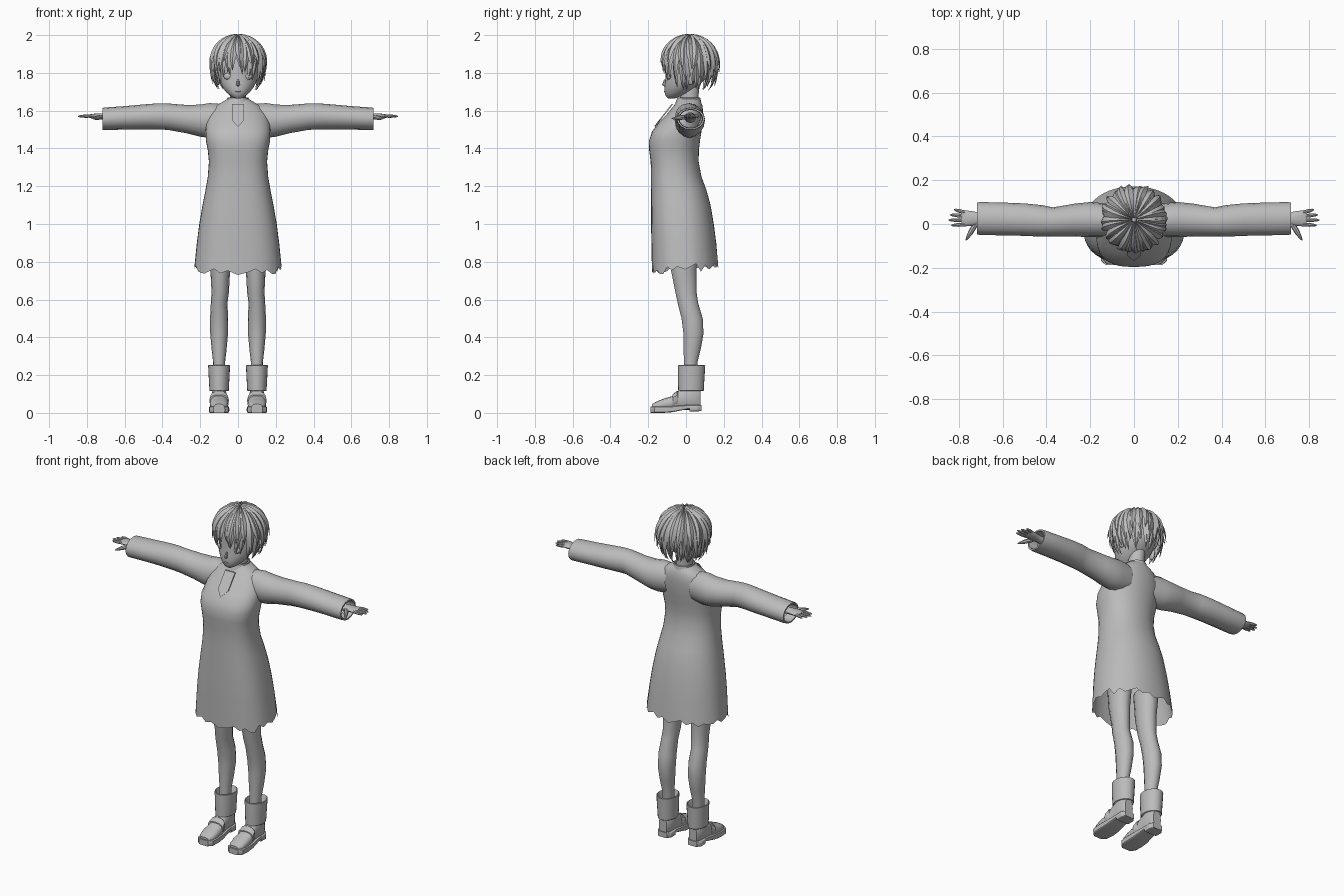
import bpy, bmesh, math, random
from mathutils import Vector

if "Cube" in bpy.data.objects:
    bpy.data.objects.remove(bpy.data.objects["Cube"])

random.seed(4)
grey = bpy.data.materials.new("light grey")
grey.diffuse_color = (0.5, 0.5, 0.5, 1)
grey.use_nodes = True
grey.node_tree.nodes["Principled BSDF"].inputs["Base Color"].default_value = grey.diffuse_color


def oval(n, e=2.0):
    """Unit superellipse as (c, s) pairs."""
    pts = []
    for i in range(n):
        a = 2 * math.pi * i / n
        c, s = math.cos(a), math.sin(a)
        pts.append((math.copysign(abs(c) ** (2 / e), c), math.copysign(abs(s) ** (2 / e), s)))
    return pts


def add_loft(bm, rings, cap0=True, cap1=True):
    vs = [[bm.verts.new(p) for p in r] for r in rings]
    n = len(rings[0])
    for a, b in zip(vs, vs[1:]):
        for i in range(n):
            bm.faces.new((a[i], a[(i + 1) % n], b[(i + 1) % n], b[i]))
    if cap0:
        bm.faces.new(vs[0][::-1])
    if cap1:
        bm.faces.new(vs[-1])


def finish(bm, name, mirror=False, angle=35):
    bmesh.ops.recalc_face_normals(bm, faces=bm.faces)
    me = bpy.data.meshes.new(name)
    bm.to_mesh(me)
    bm.free()
    me.materials.append(grey)
    ob = bpy.data.objects.new(name, me)
    bpy.context.collection.objects.link(ob)
    if mirror:
        ob.modifiers.new("mirror", 'MIRROR').use_mirror_merge = False
    bpy.ops.object.select_all(action='DESELECT')
    ob.select_set(True)
    bpy.context.view_layer.objects.active = ob
    bpy.ops.object.shade_smooth_by_angle(angle=math.radians(angle))
    return ob


def loft(name, rings, mirror=False, cap0=True, cap1=True, angle=35):
    bm = bmesh.new()
    add_loft(bm, rings, cap0, cap1)
    return finish(bm, name, mirror, angle)


def ring_z(z, hw, y0, y1, cx=0, n=24, e=2.0):
    return [Vector((cx + hw * c, (y0 + y1) / 2 + (y1 - y0) / 2 * s, z)) for c, s in oval(n, e)]


def ring_x(x, y, z, ry, rz, n=16):
    return [Vector((x, y + ry * c, z + rz * s)) for c, s in oval(n)]


def ring_y(y, hw, z0, z1, cx=0.1, n=16, e=2.5):
    return [Vector((cx + hw * c, y, (z0 + z1) / 2 + (z1 - z0) / 2 * s)) for c, s in oval(n, e)]


def add_tube(bm, p, q, r0, r1, n=8):
    p, q = Vector(p), Vector(q)
    d = (q - p).normalized()
    u = d.cross(Vector((0, 0, 1))).normalized()
    w = u.cross(d)
    prof = [(0, r0), (0.5, r0 * 1.02), (0.85, r1), (1, r1 * 0.3)]
    add_loft(bm, [[p.lerp(q, t) + (u * c + w * s) * r for c, s in oval(n)] for t, r in prof])


# Dress with a ragged open hem
dress = [(0.775, .232, -.18, .172), (0.9, .218, -.183, .16), (1.0, .205, -.185, .147),
         (1.1, .188, -.185, .13), (1.18, .172, -.185, .108), (1.25, .16, -.185, .082),
         (1.33, .154, -.187, .067), (1.39, .16, -.195, .068), (1.44, .17, -.196, .074),
         (1.49, .172, -.18, .082), (1.54, .168, -.142, .088), (1.585, .155, -.098, .09),
         (1.625, .12, -.066, .088), (1.645, .085, -.05, .08), (1.665, .052, -.04, .07)]
rings = []
for z, hw, y0, y1 in dress:
    mid, h = (y0 + y1) / 2, (y1 - y0) / 2
    e = 2.6 if z < 1.5 else 2.1
    back, front = oval(40, 2.1), oval(40, e)
    rings.append([Vector((hw * c, mid + h * s, z)) for c, s in back[:20] + front[20:]])
for i, v in enumerate(rings[0]):
    v.z += -.03 * max(0, -v.y / .18) + .015 * ((i * 7) % 5 - 2) / 2
    if i in (3, 17, 24, 36):
        v.z -= .02
loft("dress", rings, cap0=False, cap1=False)

# Sleeves with turned-in cuffs
arm = [(.08, .015, 1.55, .07, .085), (.15, .018, 1.548, .078, .092), (.2, .02, 1.547, .08, .085),
       (.27, .018, 1.555, .075, .075), (.37, .01, 1.568, .066, .07), (.42, .014, 1.57, .072, .069),
       (.5, .02, 1.567, .074, .066), (.6, .023, 1.562, .075, .062), (.7, .025, 1.557, .075, .06),
       (.717, .025, 1.557, .073, .058), (.717, .025, 1.557, .064, .05), (.66, .025, 1.557, .06, .047)]
loft("sleeve", [ring_x(*a) for a in arm], mirror=True, cap0=False, cap1=False)

# Hands
bm = bmesh.new()
add_loft(bm, [ring_x(*a) for a in [(.6, .022, 1.563, .03, .028), (.7, .024, 1.568, .025, .018),
                                  (.735, .025, 1.57, .033, .015), (.775, .026, 1.571, .037, .012),
                                  (.787, .026, 1.571, .033, .008)]])
for y0, y1, x1 in [(.053, .066, .822), (.036, .042, .84), (.017, .018, .848), (-.002, -.006, .835)]:
    add_tube(bm, (.772, y0, 1.572), (x1, y1, 1.57), .0085, .006)
add_tube(bm, (.72, .005, 1.567), (.768, -.075, 1.558), .012, .007)
finish(bm, "hand", mirror=True)

# Legs
leg = [(.1, .03, -.01, .055), (.27, .032, -.012, .062), (.34, .04, -.014, .08), (.42, .047, -.015, .094),
       (.5, .048, -.025, .09), (.58, .044, -.045, .066), (.64, .046, -.058, .057),
       (.75, .052, -.08, .056), (.9, .062, -.09, .07)]
loft("leg", [ring_z(*a, cx=.1 - .006 * (a[0] > .6), n=14) for a in leg], mirror=True)

# Ankle cuffs
cuff = [(.14, .045, -.03, .085), (.115, .048, -.037, .09), (.118, .051, -.041, .094), (.19, .055, -.042, .098),
        (.25, .058, -.042, .102), (.253, .054, -.038, .098), (.2, .038, -.02, .075)]
loft("ankle_cuff", [ring_z(*a, cx=.1) for a in cuff], mirror=True, cap0=False, cap1=False)

# Shoes: rounded upper on a stepped sole
upper = [(-.18, .028, .015, .047), (-.16, .043, .012, .058), (-.12, .049, .012, .075), (-.075, .047, .015, .088),
         (-.05, .043, .015, .108), (-.025, .04, .015, .13), (.01, .04, .015, .145),
         (.055, .04, .015, .145), (.078, .026, .02, .13)]
loft("shoe_upper", [ring_y(*a) for a in upper], mirror=True)
sole = [(-.187, .03, 0, .034), (-.168, .05, 0, .034), (-.12, .054, 0, .034), (-.07, .052, .004, .036),
        (-.02, .046, .014, .04), (.018, .043, .022, .042), (.02, .043, .007, .042),
        (.06, .045, .008, .042), (.083, .03, .01, .042)]
loft("shoe_sole", [ring_y(*a, n=20, e=9) for a in sole], mirror=True)
strap = [(-.072, .05, .03, .096), (-.068, .052, .03, .1), (-.048, .048, .03, .116), (-.043, .044, .03, .115)]
loft("shoe_strap", [ring_y(*a) for a in strap], mirror=True)

# Neck and collar
loft("neck", [ring_z(*a) for a in [(1.6, .05, -.04, .07), (1.66, .042, -.032, .064), (1.76, .044, -.03, .075)]])
loft("collar", [ring_z(*a) for a in [(1.625, .066, -.062, .083), (1.668, .056, -.046, .076),
                                    (1.67, .05, -.04, .07), (1.63, .05, -.045, .07)]], cap0=False, cap1=False)

# Pointed neck placket lying on the chest
bm = bmesh.new()
outline = [(-.033, 1.635, -.072), (.033, 1.635, -.072), (.033, 1.55, -.139), (0, 1.515, -.166), (-.033, 1.55, -.139)]
front = [bm.verts.new((x, y - .004, z)) for x, z, y in outline]
rear = [bm.verts.new((x, y + .004, z)) for x, z, y in outline]
bm.faces.new(front)
bm.faces.new(rear[::-1])
for i in range(5):
    j = (i + 1) % 5
    bm.faces.new((front[i], front[j], rear[j], rear[i]))
finish(bm, "placket")

# Head and face
head = [(1.665, .016, -.094, -.058), (1.675, .036, -.106, -.03), (1.695, .06, -.113, .02), (1.72, .08, -.114, .05),
        (1.75, .097, -.111, .085), (1.79, .106, -.107, .12), (1.84, .111, -.108, .138),
        (1.9, .106, -.1, .14), (1.94, .088, -.078, .12), (1.975, .05, -.035, .08)]
loft("head", [ring_z(*a, n=28) for a in head])
bm = bmesh.new()
add_loft(bm, [ring_z(1.728, .004, -.114, -.1, n=8), ring_z(1.737, .01, -.128, -.1, n=8),
              ring_z(1.765, .005, -.115, -.1, n=8)])
finish(bm, "nose")


def ball(name, loc, scale, mirror):
    bm = bmesh.new()
    bmesh.ops.create_uvsphere(bm, u_segments=16, v_segments=10, radius=1)
    for v in bm.verts:
        v.co = Vector(loc) + Vector([a * b for a, b in zip(v.co, scale)])
    finish(bm, name, mirror)


ball("eye", (.052, -.088, 1.782), (.024, .012, .018), True)
ball("ear", (.106, .025, 1.77), (.012, .022, .034), True)
ball("mouth", (0, -.113, 1.702), (.017, .004, .003), False)


# Hair: overlapping ridged locks from the crown
def lock(bm, az, end, k, width, flick):
    rings, steps = [], 10
    lean = random.uniform(-.2, .2)
    for i in range(steps + 1):
        t = i / steps
        phi = math.radians(86 + (end - 86) * t)
        a = az + lean * t * t
        out = Vector((math.cos(a), math.sin(a), 0))
        side = Vector((-out.y, out.x, 0))
        r = k * math.cos(phi) ** (1 if phi > 0 else .55) * (1 + flick * t ** 5)
        z = 1.86 + (.133 * k if phi > 0 else .17) * math.sin(phi)
        p = Vector((.142 * r * out.x, .02 + .146 * r * out.y, z))
        nrm = (out * math.cos(phi) + Vector((0, 0, math.sin(phi)))).normalized()
        w = width * max(.02, min(1, math.cos(phi) * 1.3)) * max(.03, 1 - t ** 4)
        h = .012 * max(.1, 1 - t ** 3)
        rings.append([p - side * w - nrm * h * .5, p + nrm * h * .6, p + side * w - nrm * h * .5, p - nrm * h])
    add_loft(bm, rings)


bm = bmesh.new()
for count, k, lift, width in [(26, .97, 0, .024), (22, 1.02, 16, .023), (17, 1.05, 38, .021)]:
    for i in range(count):
        az = 2 * math.pi * (i + random.uniform(-.25, .25)) / count + lift
        f = max(0, -math.sin(az)) ** 2
        end = -(58 - 38 * f) + lift * (1 - .6 * f) + random.uniform(-7, 7)
        lock(bm, az, end, k, width, random.uniform(0, .13) * (1 - f))
finish(bm, "hair", angle=25)
